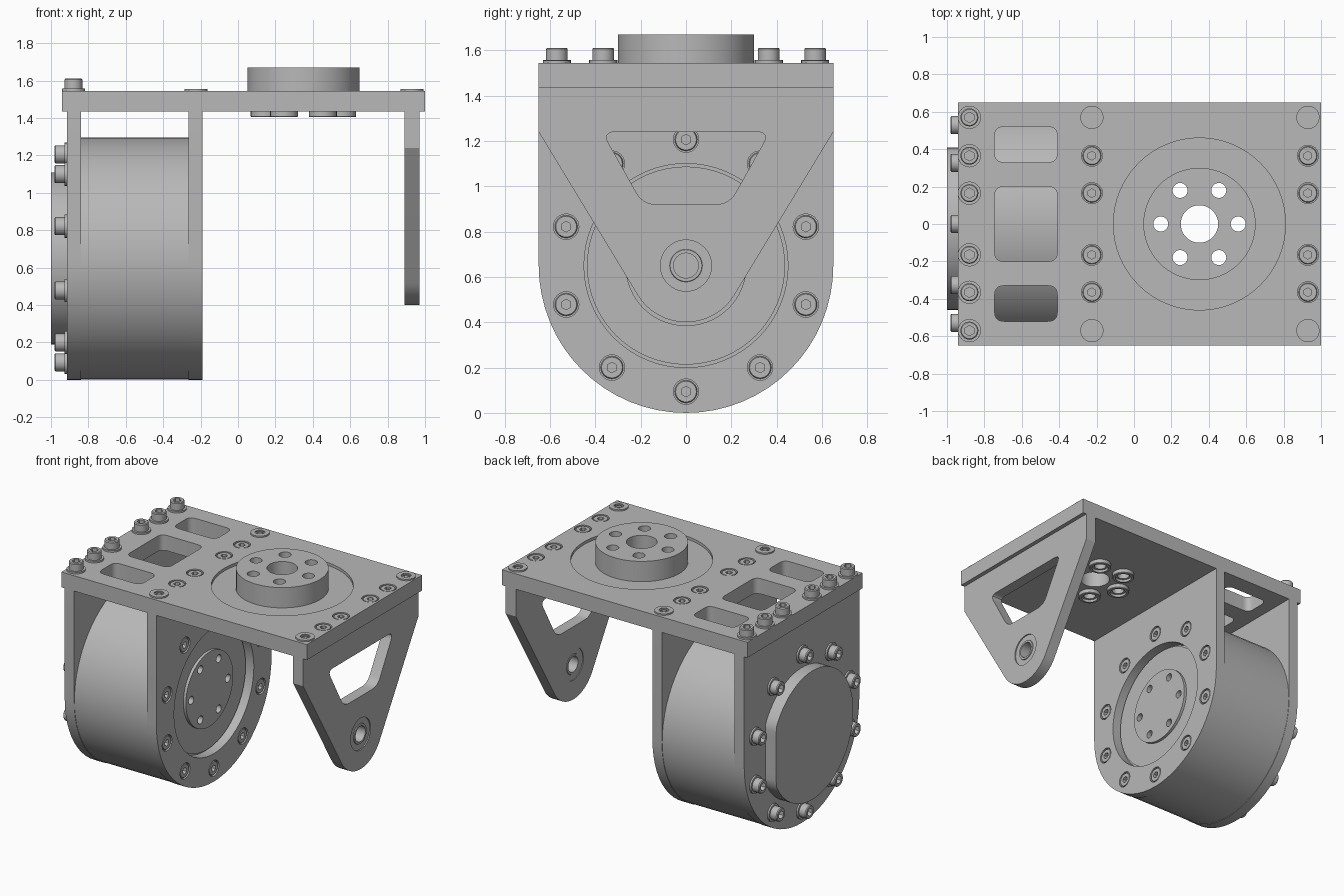
import bpy, bmesh
from math import sin, cos, pi, radians
from mathutils import Matrix, Vector

cube = bpy.data.objects.get("Cube")
if cube:
    bpy.data.objects.remove(cube, do_unlink=True)

grey = bpy.data.materials.new("machined_grey")
grey.use_nodes = True
colour = (0.48, 0.48, 0.48, 1)
grey.diffuse_color = colour
grey.node_tree.nodes["Principled BSDF"].inputs["Base Color"].default_value = colour

SIDE = Matrix(((0, 0, 1), (1, 0, 0), (0, 1, 0))).to_4x4()  # flat (u, v) -> (y, z)
TOP = Matrix.Identity(4)
AXLE = 0.65   # height of the drive axis
HUB_X = 0.35  # x of the vertical hub axis
parts = []


def finish(name, bm):
    bmesh.ops.remove_doubles(bm, verts=bm.verts, dist=0.0001)
    bmesh.ops.recalc_face_normals(bm, faces=bm.faces)
    mesh = bpy.data.meshes.new(name)
    bm.to_mesh(mesh)
    bm.free()
    mesh.materials.append(grey)
    ob = bpy.data.objects.new(name, mesh)
    bpy.context.collection.objects.link(ob)
    parts.append(ob)
    return ob


def arc(u, v, r, a0=0, a1=360, n=64):
    full = a1 - a0 == 360
    steps = n if full else n - 1
    angles = [radians(a0 + (a1 - a0) * i / steps) for i in range(n)]
    return [(u + r * cos(a), v + r * sin(a)) for a in angles]


def ring_points(u, v, r, count, start=0):
    return arc(u, v, r, start, start + 360, count)


def rounded(corners, r, n=6):
    pts = []
    for i, c in enumerate(corners):
        p = Vector(c)
        a = p + (Vector(corners[i - 1]) - p).normalized() * r
        b = p + (Vector(corners[(i + 1) % len(corners)]) - p).normalized() * r
        for k in range(n + 1):
            t = k / n
            pts.append(tuple(a * (1 - t) ** 2 + p * 2 * t * (1 - t) + b * t * t))
    return pts


def rect(u0, u1, v0, v1):
    return [(u0, v0), (u1, v0), (u1, v1), (u0, v1)]


def plate(name, loops, low, high, frame=TOP):
    """Extrude an outline with holes between two levels of the frame's normal."""
    curve = bpy.data.curves.new(name + "_outline", 'CURVE')
    curve.dimensions = '2D'
    curve.fill_mode = 'BOTH'
    curve.extrude = (high - low) / 2
    for loop in loops:
        s = curve.splines.new('POLY')
        s.points.add(len(loop) - 1)
        for point, (u, v) in zip(s.points, loop):
            point.co = (u, v, 0, 1)
        s.use_cyclic_u = True
    tmp = bpy.data.objects.new(name + "_outline", curve)
    bpy.context.collection.objects.link(tmp)
    dg = bpy.context.evaluated_depsgraph_get()
    mesh = bpy.data.meshes.new_from_object(tmp.evaluated_get(dg))
    bm = bmesh.new()
    bm.from_mesh(mesh)
    bpy.data.objects.remove(tmp, do_unlink=True)
    bpy.data.meshes.remove(mesh)
    bm.transform(frame @ Matrix.Translation((0, 0, (low + high) / 2)))
    return finish(name, bm)


def lathe(name, profile, places, axis=(0, 0, 1), hexes=(), n=24, tube=False):
    """Revolve (radius, height) at each place; rings listed in hexes are hexagonal."""
    turn = Vector(axis).to_track_quat('Z', 'Y').to_matrix().to_4x4()
    bm = bmesh.new()
    for place in places:
        m = Matrix.Translation(place) @ turn
        rings = []
        for k, (r, h) in enumerate(profile):
            ring = []
            for i in range(n):
                a = 2 * pi * i / n
                q = r / cos((a + pi / 6) % (pi / 3) - pi / 6) if k in hexes else r
                ring.append(bm.verts.new(m @ Vector((q * cos(a), q * sin(a), h))))
            rings.append(ring)
        pairs = list(zip(rings, rings[1:]))
        if tube:
            pairs.append((rings[-1], rings[0]))
        else:
            bm.faces.new(rings[0])
            bm.faces.new(rings[-1])
        for lo, hi in pairs:
            for i in range(n):
                j = (i + 1) % n
                bm.faces.new((lo[i], lo[j], hi[j], hi[i]))
    return finish(name, bm)


# Fastener profiles
CAP = [(0.062, 0), (0.062, 0.012), (0.048, 0.012), (0.048, 0.06), (0.043, 0.066),
       (0.024, 0.066), (0.024, 0.03)]
FLUSH = [(0.056, -0.04), (0.056, -0.014), (0.05, -0.014), (0.046, -0.003),
         (0.02, -0.003), (0.02, -0.03)]
DOWEL = [(0.062, 0), (0.062, 0.01), (0.032, 0.01), (0.032, 0.002), (0.026, 0.002),
         (0.026, 0.008), (0.018, 0.008), (0.018, 0.001)]

# Top plate: lower layer plus upper layer holding the round recess
ROWS = [s * y for y in (0.165, 0.365) for s in (-1, 1)]
flush_top = [(x, y) for x in (-0.225, 0.93) for y in ROWS]
hub_holes = ring_points(HUB_X, 0, 0.207, 6)
outline = rect(-0.94, 1.0, -0.65, 0.65)
pockets = [rounded(rect(-0.745, -0.41, a, b), 0.05)
           for a, b in ((-0.52, -0.33), (-0.2, 0.2), (0.33, 0.52))]
screw_holes = [arc(x, y, 0.056, n=24) for x, y in flush_top]
through = [arc(HUB_X, 0, 0.1)] + [arc(x, y, 0.04, n=24) for x, y in hub_holes]
plate("top_plate_lower", [outline] + pockets + through, 1.435, 1.525)
plate("top_plate_upper", [outline, arc(HUB_X, 0, 0.46)] + pockets + screw_holes,
      1.525, 1.545)
plate("top_hub", [arc(HUB_X, 0, 0.3)] + through, 1.525, 1.67)

# Top plate fasteners
lathe("top_flush_screws", FLUSH, [(x, y, 1.545) for x, y in flush_top], hexes=(4, 5))
lathe("top_cap_screws", CAP, [(-0.88, y, 1.545) for y in ROWS + [-0.57, 0.57]],
      hexes=(5, 6))
lathe("top_dowels", DOWEL,
      [(x, y, 1.545) for x in (-0.225, 0.93) for y in (-0.57, 0.57)])
lathe("hub_collars", [(0.075, 0), (0.075, 0.026), (0.071, 0.03), (0.055, 0.03),
                      (0.055, 0.012), (0.04, 0.012), (0.04, 0)],
      [(x, y, 1.435) for x, y in hub_holes], axis=(0, 0, -1), tube=True)

# Motor housing: two U-shaped cheeks around a drum
cheek = [(0.65, 1.435), (-0.65, 1.435)] + arc(0, AXLE, 0.65, 180, 360.01, 33)
bolts = ring_points(0, AXLE, 0.556, 10, -90)
plate("outer_cheek", [cheek], -0.915, -0.84, SIDE)
plate("inner_cheek", [cheek, arc(0, AXLE, 0.45)] +
      [arc(y, z, 0.056, n=24) for y, z in bolts], -0.265, -0.19, SIDE)
plate("motor_drum", [arc(0, AXLE, 0.647)], -0.85, -0.26, SIDE)
lathe("inner_cheek_screws", FLUSH, [(-0.19, y, z) for y, z in bolts],
      axis=(1, 0, 0), hexes=(4, 5))
lathe("outer_cheek_screws", CAP, [(-0.915, y, z) for y, z in bolts],
      axis=(-1, 0, 0), hexes=(5, 6))

# Drive face with its bolt holes, and end cap with one flat side
drive_holes = [arc(y, z, 0.028, n=20) for y, z in ring_points(0, AXLE, 0.207, 6)]
plate("drive_rim", [arc(0, AXLE, 0.437)] + drive_holes, -0.262, -0.245, SIDE)
plate("drive_disc", [arc(0, AXLE, 0.267)] + drive_holes, -0.245, -0.225, SIDE)
plate("motor_end_cap", [[(min(y, 0.41), z) for y, z in arc(0, AXLE, 0.46)]],
      -1.0, -0.915, SIDE)

# Support arm with window and bearing
arm = [(0.65, 1.24), (0.65, 1.435), (-0.65, 1.435), (-0.65, 1.24)]
arm += arc(0, AXLE, 0.25, 211.3, 328.7, 24)
window = rounded([(-0.37, 1.24), (0.37, 1.24), (0.19, 0.92), (-0.19, 0.92)], 0.06)
plate("support_arm", [arm, window, arc(0, AXLE, 0.113, n=40)], 0.89, 0.97, SIDE)
lathe("arm_bearing", [(0.113, -0.035), (0.113, 0.032), (0.072, 0.032), (0.07, 0.038),
                      (0.055, 0.038), (0.055, -0.038), (0.07, -0.038), (0.072, -0.035)],
      [(0.93, 0, AXLE)], axis=(1, 0, 0), n=40, tube=True)

# Smooth the round walls, keep the edges crisp
bpy.ops.object.select_all(action='DESELECT')
for ob in parts:
    ob.select_set(True)
bpy.context.view_layer.objects.active = parts[0]
bpy.ops.object.shade_smooth_by_angle(angle=radians(30))
